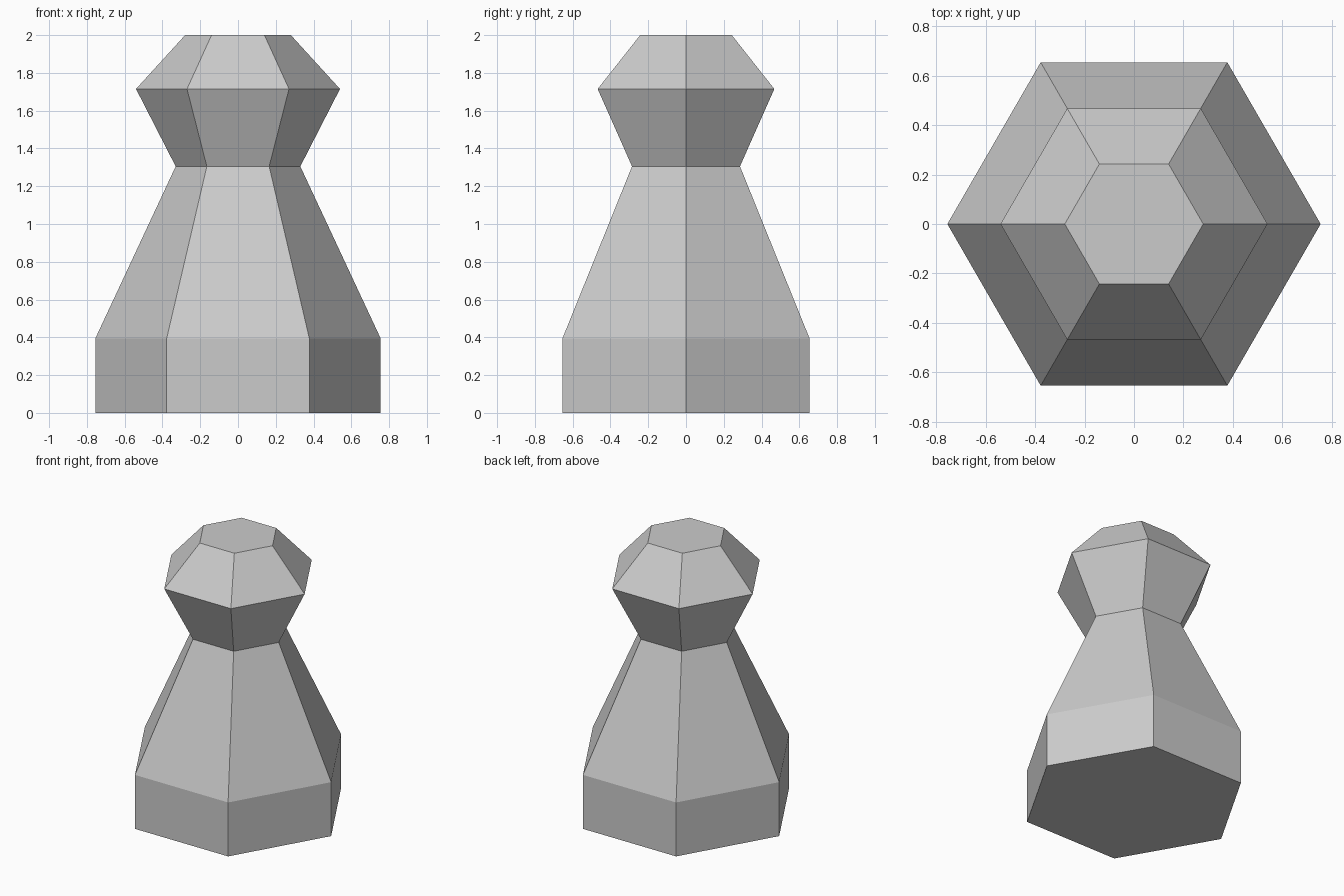
import bpy, bmesh
from math import cos, sin, tau

if "Cube" in bpy.data.objects:
    bpy.data.objects.remove(bpy.data.objects["Cube"])

SIDES = 6


def lathe(name, profile):
    """Closed six-sided solid from (radius, height) rings, bottom to top."""
    bm = bmesh.new()
    rings = [[bm.verts.new((r * cos(tau * i / SIDES), r * sin(tau * i / SIDES), z))
              for i in range(SIDES)] for r, z in profile]
    for low, high in zip(rings, rings[1:]):
        for i in range(SIDES):
            j = (i + 1) % SIDES
            bm.faces.new((low[i], low[j], high[j], high[i]))
    bm.faces.new(rings[0][::-1])
    bm.faces.new(rings[-1])
    mesh = bpy.data.meshes.new(name)
    bm.to_mesh(mesh)
    bm.free()
    obj = bpy.data.objects.new(name, mesh)
    bpy.context.collection.objects.link(obj)
    return obj


# One continuous piece: straight base, tapered body, neck, flared head, flat top
lathe("pawn_body", [(0.755, 0), (0.755, 0.395), (0.33, 1.305), (0.54, 1.715), (0.28, 2.0)])
